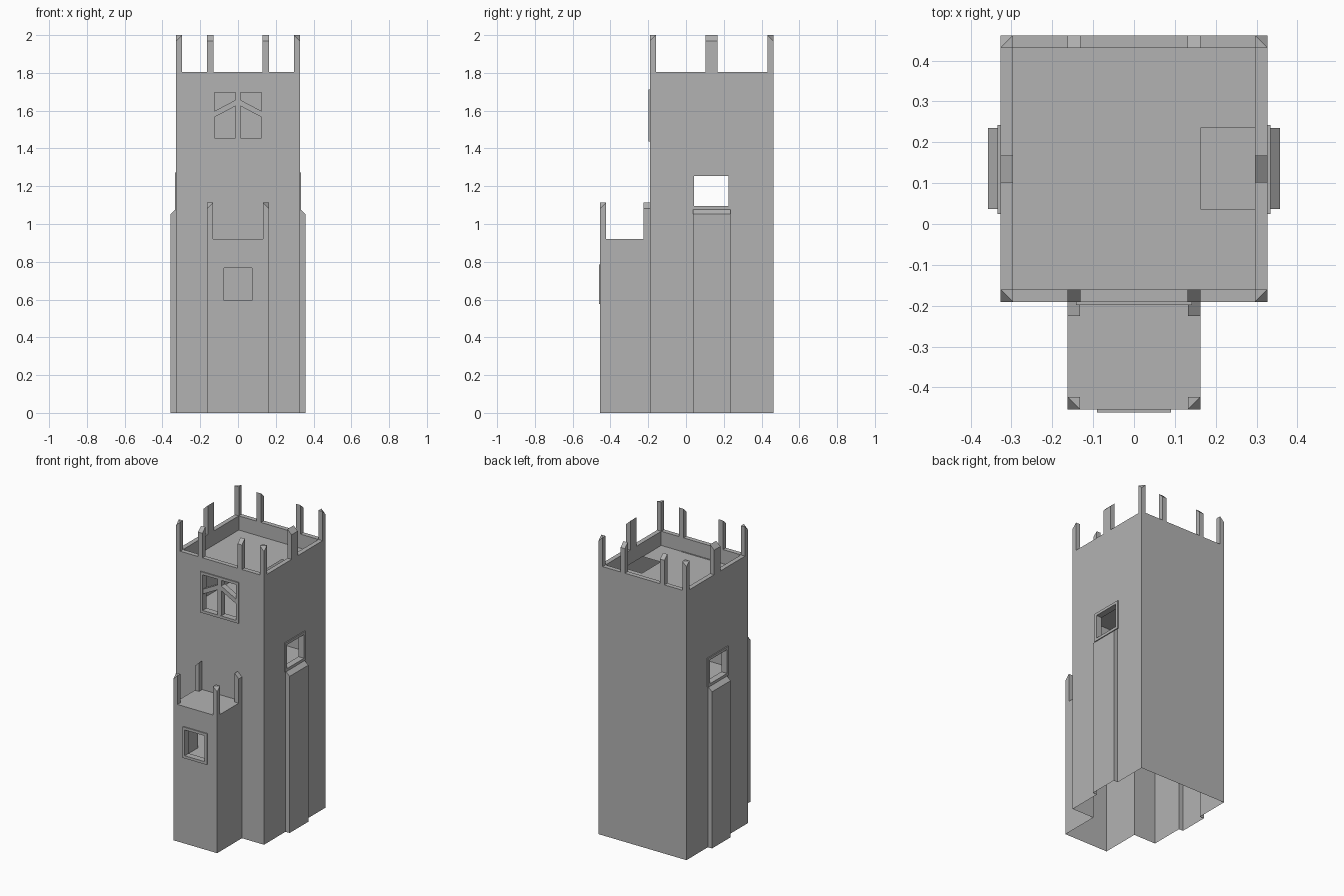
import bpy, bmesh

if "Cube" in bpy.data.objects:
    bpy.data.objects.remove(bpy.data.objects["Cube"])

stone = bpy.data.materials.new("grey_stone")
stone.diffuse_color = (0.45, 0.45, 0.45, 1)
stone.use_nodes = True
stone.node_tree.nodes["Principled BSDF"].inputs["Base Color"].default_value = stone.diffuse_color

X, YF, YB, TOP = 0.327, -0.191, 0.462, 1.805     # main tower
T = 0.031                                        # parapet thickness
DECK = 1.71
TX, TY, TTOP = 0.163, -0.454, 0.92               # front turret
BX, B0, B1, BZ = 0.358, 0.037, 0.235, 1.08       # side buttress


def finish(name, bm, mirror=False, recalc=False):
    if recalc:
        bmesh.ops.recalc_face_normals(bm, faces=bm.faces)
    me = bpy.data.meshes.new(name)
    bm.to_mesh(me)
    bm.free()
    me.materials.append(stone)
    ob = bpy.data.objects.new(name, me)
    bpy.context.collection.objects.link(ob)
    if mirror:
        ob.modifiers.new("mirror", 'MIRROR').use_axis[0] = True
    return ob


def panel(name, place, us, vs, holes=(), mirror=False):
    """Flat sheet cut into cells; cells inside a hole rectangle are left open."""
    bm = bmesh.new()
    us = sorted(set(us) | {e for h in holes for e in h[:2]})
    vs = sorted(set(vs) | {e for h in holes for e in h[2:]})
    for a, b in zip(us, us[1:]):
        for c, d in zip(vs, vs[1:]):
            u, v = (a + b) / 2, (c + d) / 2
            if any(h[0] < u < h[1] and h[2] < v < h[3] for h in holes):
                continue
            bm.faces.new([bm.verts.new(place(*p)) for p in ((a, c), (b, c), (b, d), (a, d))])
    bmesh.ops.remove_doubles(bm, verts=bm.verts, dist=1e-5)
    bmesh.ops.dissolve_limit(bm, angle_limit=0.01, verts=bm.verts, edges=bm.edges)
    return finish(name, bm, mirror)


def facing_front(y):
    return lambda u, z: (u, y, z)


def facing_back(y):
    return lambda u, z: (-u, y, z)


def facing_right(x):
    return lambda u, z: (x, u, z)


def level(z):
    return lambda u, v: (u, v, z)


def prism(name, place, pts, d0, d1, mirror=False):
    """Solid bar: polygon in the wall plane between two depths."""
    bm = bmesh.new()
    a = [bm.verts.new(place(d0)(*p)) for p in pts]
    b = [bm.verts.new(place(d1)(*p)) for p in pts]
    bm.faces.new(a)
    bm.faces.new(b[::-1])
    for i in range(len(pts)):
        j = (i + 1) % len(pts)
        bm.faces.new((a[j], a[i], b[i], b[j]))
    return finish(name, bm, mirror, True)


def frame(name, place, hole, w, d0, d1, mirror=False):
    """Rectangular window frame around the opening."""
    u0, u1, z0, z1 = hole
    bm = bmesh.new()
    loops = []
    for g, d in ((w, d0), (0, d0), (0, d1), (w, d1)):
        loops.append([bm.verts.new(place(d)(u, z)) for u, z in
                      ((u0 - g, z0 - g), (u1 + g, z0 - g), (u1 + g, z1 + g), (u0 - g, z1 + g))])
    for k in range(4):
        p, q = loops[k], loops[(k + 1) % 4]
        for i in range(4):
            j = (i + 1) % 4
            bm.faces.new((p[i], p[j], q[j], q[i]))
    return finish(name, bm, mirror, True)


def merlon(name, x0, x1, y0, y1, z0, z1, low):
    """Right-hand post, mirrored; low(x, y) tells which top corners drop to the outside."""
    bm = bmesh.new()
    c = ((x0, y0), (x1, y0), (x1, y1), (x0, y1))
    bot = [bm.verts.new((x, y, z0)) for x, y in c]
    top = [bm.verts.new((x, y, z1 - (0.03 if low(x, y) else 0))) for x, y in c]
    bm.faces.new(bot[::-1])
    for i in range(4):
        j = (i + 1) % 4
        bm.faces.new((bot[i], bot[j], top[j], top[i]))
    lows = [i for i in range(4) if low(*c[i])]
    if len(lows) == 1:                            # corner post: split across the drop
        k = lows[0]
        a, b, d, e = (top[(k + n) % 4] for n in range(4))
        bm.faces.new((a, b, e))
        bm.faces.new((b, d, e))
    else:
        bm.faces.new(top)
    return finish(name, bm, True, True)


def grow(h, g=0.01):
    return (h[0] - g, h[1] + g, h[2] - g, h[3] + g)


# window openings (u0, u1, z0, z1)
upper_win = (-0.124, 0.124, 1.456, 1.695)
small_win = (-0.073, 0.073, 0.594, 0.767)
side_win = (0.042, 0.224, 1.096, 1.255)

# main tower shell, open at the bottom and into turret and buttresses
panel("front_wall", facing_front(YF), (-X, X), (0, TOP), [(-TX, TX, 0, TTOP), grow(upper_win)])
panel("back_wall", facing_back(YB), (-X, X), (0, TOP))
panel("side_wall", facing_right(X), (YF, YB), (0, TOP), [(B0, B1, 0, BZ), grow(side_win)], True)

# parapet rim, its inner walls, and the deck with a hatch
panel("parapet_rim", level(TOP), (-X, X), (YF, YB), [(-X + T, X - T, YF + T, YB - T)])
panel("parapet_inner_front", facing_back(YF + T), (-X + T, X - T), (DECK, TOP))
panel("parapet_inner_back", facing_front(YB - T), (-X + T, X - T), (DECK, TOP))
panel("parapet_inner_side", lambda u, z: (X - T, -u, z), (-YB + T, -YF - T), (DECK, TOP), (), True)
panel("deck", level(DECK), (-X + T, X - T), (YF + T, YB - T), [(TX, X - T, B0, B1)])

# inner floors
for n, z in (("lower_floor", 0.52), ("middle_floor", 1.01), ("upper_floor", 1.37)):
    panel(n, level(z), (-X, X), (YF, YB))
panel("turret_floor", level(0.52), (-TX, TX), (TY, YF))

# front turret
panel("turret_front", facing_front(TY), (-TX, TX), (0, TTOP), [grow(small_win)])
panel("turret_side", facing_right(TX), (TY, YF), (0, TTOP), (), True)
panel("turret_roof", level(TTOP), (-TX, TX), (TY, YF))

# side buttresses with a sloped cap
bm = bmesh.new()
prof = ((X, 0), (BX, 0), (BX, BZ - 0.028), (X, BZ))
f, b = ([bm.verts.new((x, y, z)) for x, z in prof] for y in (B0, B1))
bm.faces.new(f)
bm.faces.new(b[::-1])
for i in (1, 2):
    bm.faces.new((f[i], b[i], b[i + 1], f[i + 1]))
finish("buttress", bm, True)

# window frames and the upper window's bars
frame("upper_window_frame", facing_front, upper_win, 0.018, YF - 0.007, YF + 0.035)
frame("turret_window_frame", facing_front, small_win, 0.018, TY - 0.007, TY + 0.035)
frame("side_window_frame", facing_right, side_win, 0.018, X + 0.007, X - 0.035, True)
prism("window_post", facing_front,
      ((-0.014, 1.456), (0.014, 1.456), (0.014, 1.695), (-0.014, 1.695)), YF - 0.006, YF + 0.034)
prism("window_brace", facing_front,
      ((0.014, 1.624), (0.124, 1.566), (0.124, 1.598), (0.014, 1.656)), YF - 0.006, YF + 0.034, True)

# main tower merlons
merlon("corner_merlon_front", X - T, X, YF, YF + T, TOP, 2, lambda x, y: x == X and y == YF)
merlon("corner_merlon_back", X - T, X, YB - T, YB, TOP, 2, lambda x, y: x == X and y == YB)
merlon("front_merlon", 0.131, TX, YF, YF + T, TOP, 2, lambda x, y: y == YF)
merlon("back_merlon", 0.131, TX, YB - T, YB, TOP, 2, lambda x, y: y == YB)
merlon("side_merlon", X - T, X, 0.102, 0.168, TOP, 2, lambda x, y: x == X)

# turret merlons
merlon("turret_merlon_front", TX - T, TX, TY, TY + T, TTOP, 1.113, lambda x, y: x == TX and y == TY)
merlon("turret_merlon_back", TX - T, TX, -0.225, YF, TTOP, 1.113, lambda x, y: x == TX)
